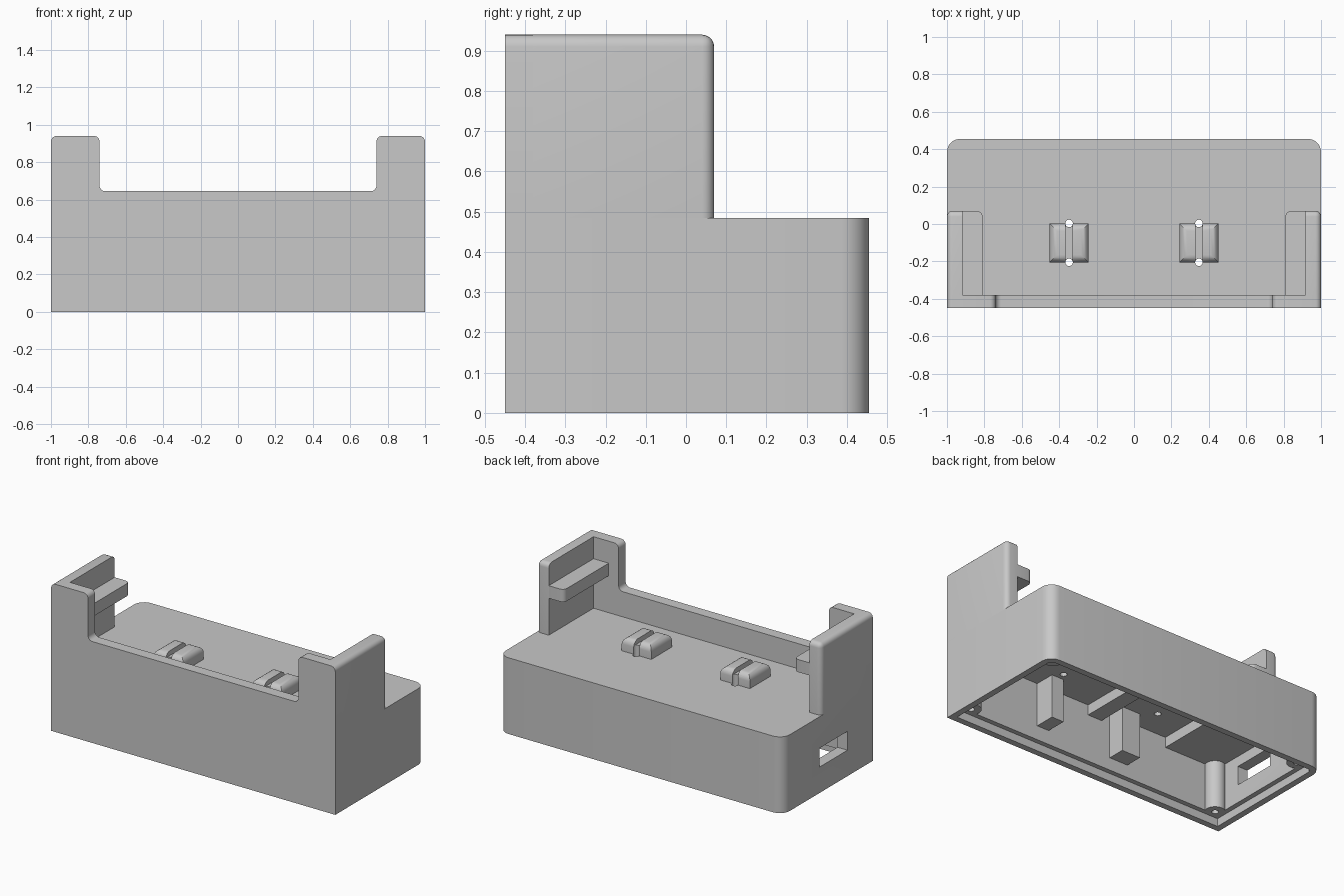
import bpy, bmesh, math
from mathutils import Vector

if "Cube" in bpy.data.objects:
    bpy.data.objects.remove(bpy.data.objects["Cube"])

grey = bpy.data.materials.new("light_grey")
grey.diffuse_color = (0.58, 0.58, 0.58, 1)
grey.use_nodes = True
grey.node_tree.nodes["Principled BSDF"].inputs["Base Color"].default_value = grey.diffuse_color


def rounded(points, steps=6):
    """Polygon from (u, v, radius) corners, with an arc at each rounded corner."""
    out = []
    n = len(points)
    for i, (u, v, r) in enumerate(points):
        p = Vector((u, v))
        if r == 0:
            out.append(p)
            continue
        a = (Vector(points[i - 1][:2]) - p).normalized()
        b = (Vector(points[(i + 1) % n][:2]) - p).normalized()
        c = p + (a + b) * r
        for k in range(steps + 1):
            t = math.pi / 2 * k / steps
            out.append(c - b * r * math.cos(t) - a * r * math.sin(t))
    return out


def finish(name, bm):
    bmesh.ops.recalc_face_normals(bm, faces=bm.faces[:])
    me = bpy.data.meshes.new(name)
    bm.to_mesh(me)
    bm.free()
    me.materials.append(grey)
    ob = bpy.data.objects.new(name, me)
    bpy.context.collection.objects.link(ob)
    return ob


def extrude(name, outline, lo, hi, axis="z"):
    """Extrude a 2D outline along z, or an x-z outline along y."""
    bm = bmesh.new()
    place = (lambda p: (p.x, p.y, lo)) if axis == "z" else (lambda p: (p.x, lo, p.y))
    face = bm.faces.new([bm.verts.new(place(p)) for p in outline])
    ext = bmesh.ops.extrude_face_region(bm, geom=[face])
    move = Vector((0, 0, hi - lo)) if axis == "z" else Vector((0, hi - lo, 0))
    bmesh.ops.translate(bm, vec=move,
                        verts=[g for g in ext["geom"] if isinstance(g, bmesh.types.BMVert)])
    return finish(name, bm)


def box(name, x, y, z, bevel=0, rule=None):
    """Box from ranges; edges whose midpoint meets the rule are rounded."""
    x, y, z = sorted(x), sorted(y), sorted(z)
    bm = bmesh.new()
    bmesh.ops.create_cube(bm, size=1)
    for v in bm.verts:
        v.co = [r[0] if c < 0 else r[1] for c, r in zip(v.co, (x, y, z))]
    if bevel:
        edges = [e for e in bm.edges if rule((e.verts[0].co + e.verts[1].co) / 2)]
        bmesh.ops.bevel(bm, geom=edges, offset=bevel, offset_type='OFFSET',
                        segments=5, profile=0.5, affect='EDGES')
    return finish(name, bm)


def cylinder(name, x, y, r, lo, hi, sides=32):
    ring = [Vector((x + r * math.cos(2 * math.pi * i / sides),
                    y + r * math.sin(2 * math.pi * i / sides))) for i in range(sides)]
    return extrude(name, ring, lo, hi)


def cut(ob, cutters):
    for c in cutters:
        m = ob.modifiers.new("cut", 'BOOLEAN')
        m.operation, m.solver, m.object = 'DIFFERENCE', 'EXACT', c
        bpy.context.view_layer.objects.active = ob
        bpy.ops.object.modifier_apply(modifier=m.name)
        bpy.data.objects.remove(c)


W, F, B = 1.0, -0.45, 0.455      # half width, front, back
DECK, TOP, BACK = 0.485, 0.94, 0.07
CEIL = 0.415


def plan(inset, r):
    w, f, b = W - inset, F + inset, B - inset
    return rounded([(-w, f, 0), (w, f, 0), (w, b, r), (-w, b, r)])


# hollow base with lid rebate, side port and tie holes
base = extrude("base_shell", plan(0, 0.07), 0, DECK)
tools = [extrude("cavity", plan(0.07, 0.02), -0.1, CEIL),
         extrude("lid_rebate", plan(0.04, 0.03), -0.1, 0.05),
         box("port", (-1.1, -0.85), (-0.195, 0.085), (0.165, 0.285))]
tools += [cylinder("hole", sx * 0.347, y, 0.02, 0.3, 0.6)
          for sx in (-1, 1) for y in (0.003, -0.205)]
cut(base, tools)

# front wall with raised corners
R = 0.03
extrude("front_wall", rounded([
    (-W, DECK, 0), (W, DECK, 0), (W, TOP, R), (0.74, TOP, R), (0.74, 0.645, R),
    (-0.74, 0.645, R), (-0.74, TOP, R), (-W, TOP, R)]), F, -0.38, "y")

for s, side in ((-1, "left"), (1, "right")):
    # side wall, rounded on its outer, top and back edges
    box(side + "_side_wall", (s * 0.917, s * W), (-0.38, BACK), (DECK, TOP), R,
        lambda m: (m.z > TOP - 0.01 and (m.y > BACK - 0.01 or abs(m.x) > 0.99))
        or (abs(m.x) > 0.99 and m.y > BACK - 0.01))
    # shelf ledge
    box(side + "_ledge", (s * 0.81, s * 0.917), (-0.38, BACK), (0.72, 0.80), R,
        lambda m: abs(m.x) < 0.82 and m.y > BACK - 0.01)
    # grooved tie-down pad
    cx = s * 0.347
    pad = box(side + "_pad", (cx - 0.104, cx + 0.104), (-0.205, 0.002), (DECK, 0.57),
              0.04, lambda m: m.z > 0.56)
    cut(pad, [box("groove", (cx - 0.018, cx + 0.018), (-0.3, 0.1), (0.54, 0.7))]
        + [cylinder("hole", cx, y, 0.02, 0.4, 0.7) for y in (0.003, -0.205)])
    # screw posts inside
    for y, end in ((-0.36, "front"), (0.36, "back")):
        post = cylinder(f"{side}_{end}_post", s * 0.9, y, 0.06, 0.05, CEIL)
        cut(post, [cylinder("screw_hole", s * 0.9, y, 0.02, 0, 0.25)])

# inner pillars and ceiling blocks
box("inner_pillar_right", (0.31, 0.395), (-0.38, -0.25), (0.14, CEIL))
box("inner_pillar_left", (-0.27, -0.14), (-0.38, -0.27), (0.13, CEIL))
box("ceiling_rib", (-0.08, 0.02), (-0.38, 0.385), (0.35, CEIL))
box("ceiling_block", (-0.93, -0.55), (-0.38, 0.385), (0.35, CEIL))

# keep edges sharp, fillets smooth
bpy.ops.object.select_all(action='DESELECT')
for ob in bpy.context.scene.objects:
    ob.select_set(True)
    bpy.context.view_layer.objects.active = ob
bpy.ops.object.shade_smooth_by_angle(angle=math.radians(30))
